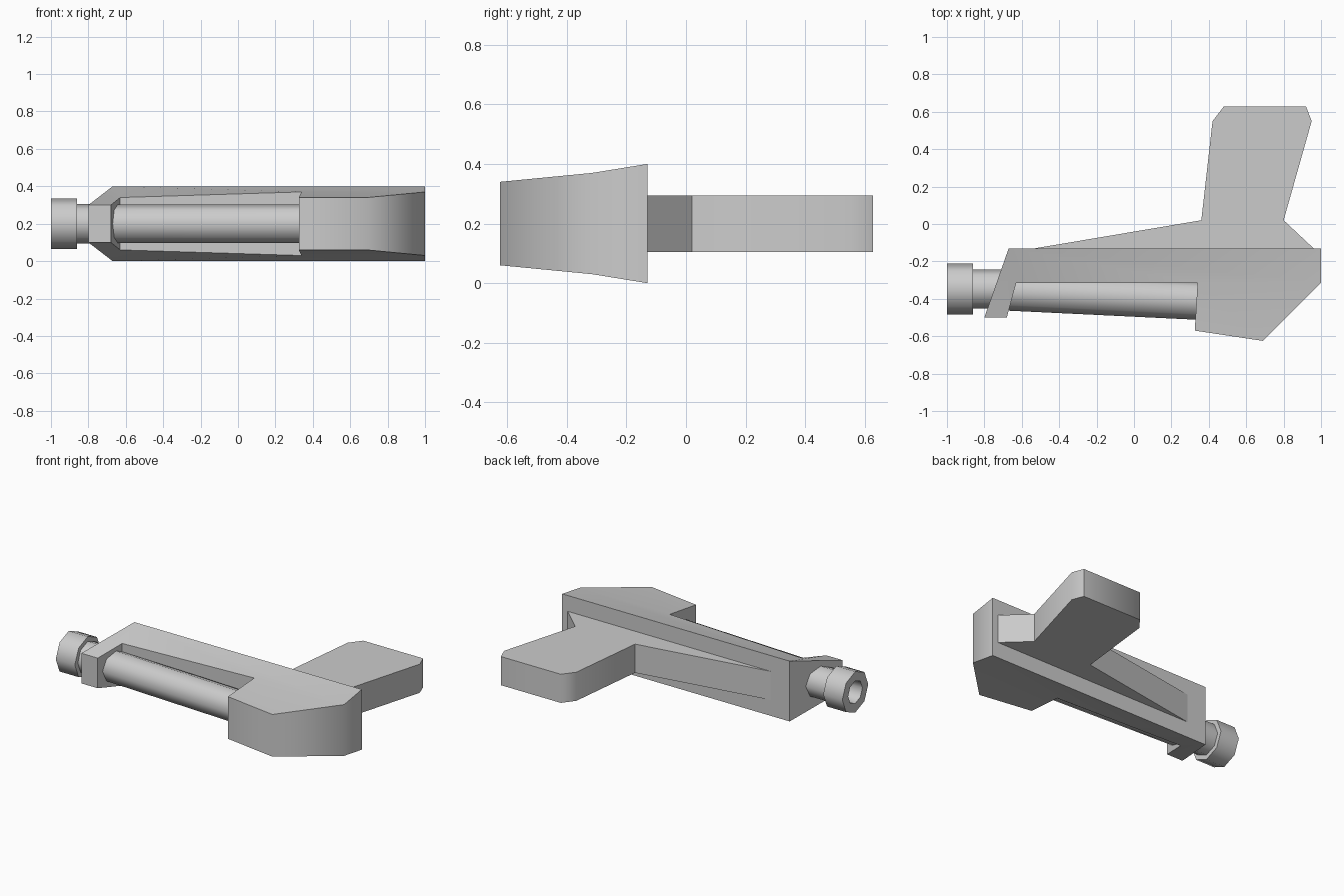
import bpy, bmesh, math
from mathutils import Vector

if "Cube" in bpy.data.objects:
    bpy.data.objects.remove(bpy.data.objects["Cube"])

ZC = 0.2  # the model is mirrored about this height


def finish(name, bm, angle=60):
    bmesh.ops.recalc_face_normals(bm, faces=bm.faces)
    me = bpy.data.meshes.new(name)
    bm.to_mesh(me)
    bm.free()
    ob = bpy.data.objects.new(name, me)
    bpy.context.collection.objects.link(ob)
    bpy.ops.object.select_all(action='DESELECT')
    ob.select_set(True)
    bpy.context.view_layer.objects.active = ob
    bpy.ops.object.shade_smooth_by_angle(angle=math.radians(angle))
    return ob


def plate(name, pts, caps, rim):
    """Symmetric plate: pts are (x, y, half height), caps index the top faces."""
    bm = bmesh.new()
    up = [bm.verts.new((x, y, ZC + h)) for x, y, h in pts]
    dn = [bm.verts.new((x, y, ZC - h)) for x, y, h in pts]
    for c in caps:
        bm.faces.new([up[i] for i in c])
        bm.faces.new([dn[i] for i in reversed(c)])
    for a, b in zip(rim, rim[1:] + rim[:1]):
        bm.faces.new((up[a], up[b], dn[b], dn[a]))
    return finish(name, bm)


def tube(name, rings, sides=8):
    """Octagonal lathe along x: rings are (x, y centre, radius), capped at both ends."""
    bm = bmesh.new()
    loops = []
    for x, y, r in rings:
        loops.append([bm.verts.new((x, y + r * math.cos(2 * math.pi * i / sides),
                                    ZC + r * math.sin(2 * math.pi * i / sides)))
                      for i in range(sides)])
    for a, b in zip(loops, loops[1:]):
        for i in range(sides):
            j = (i + 1) % sides
            bm.faces.new((a[i], a[j], b[j], b[i]))
    bm.faces.new(loops[0])
    bm.faces.new(loops[-1])
    return finish(name, bm, 50)


# Tapered main body with front lip and rear block
body_pts = [(-0.67, -0.13, 0.2), (-0.80, -0.50, 0.10), (-0.68, -0.50, 0.10),
            (-0.63, -0.315, 0.14), (0.34, -0.315, 0.17), (0.325, -0.57, 0.14),
            (0.69, -0.625, 0.14), (1.0, -0.315, 0.17), (1.0, -0.13, 0.2)]
plate("body", body_pts,
      [(0, 1, 2, 3), (0, 3, 4), (0, 4, 7, 8), (4, 5, 6, 7)], list(range(9)))

# Handle with long wedge running along the back of the body
grip_pts = [(x, y, 0.095) for x, y in
            [(-0.53, -0.13), (0.96, -0.13), (0.80, 0.02), (0.95, 0.55),
             (0.92, 0.628), (0.48, 0.628), (0.42, 0.55), (0.36, 0.02)]]
plate("grip", grip_pts, [(0, 1, 2, 7), (2, 3, 4, 5, 6, 7)], list(range(8)))

# Hollow end ring and the neck behind it
tube("end_ring", [(-0.88, -0.347, 0.07), (-1.0, -0.347, 0.075), (-1.0, -0.347, 0.136),
                  (-0.86, -0.347, 0.136), (-0.86, -0.347, 0.07)])
tube("neck", [(-0.87, -0.347, 0.105), (-0.68, -0.347, 0.105)])

# Sloping tube in the front recess
tube("recess_tube", [(-0.70, -0.358, 0.104), (0.36, -0.409, 0.104)])
